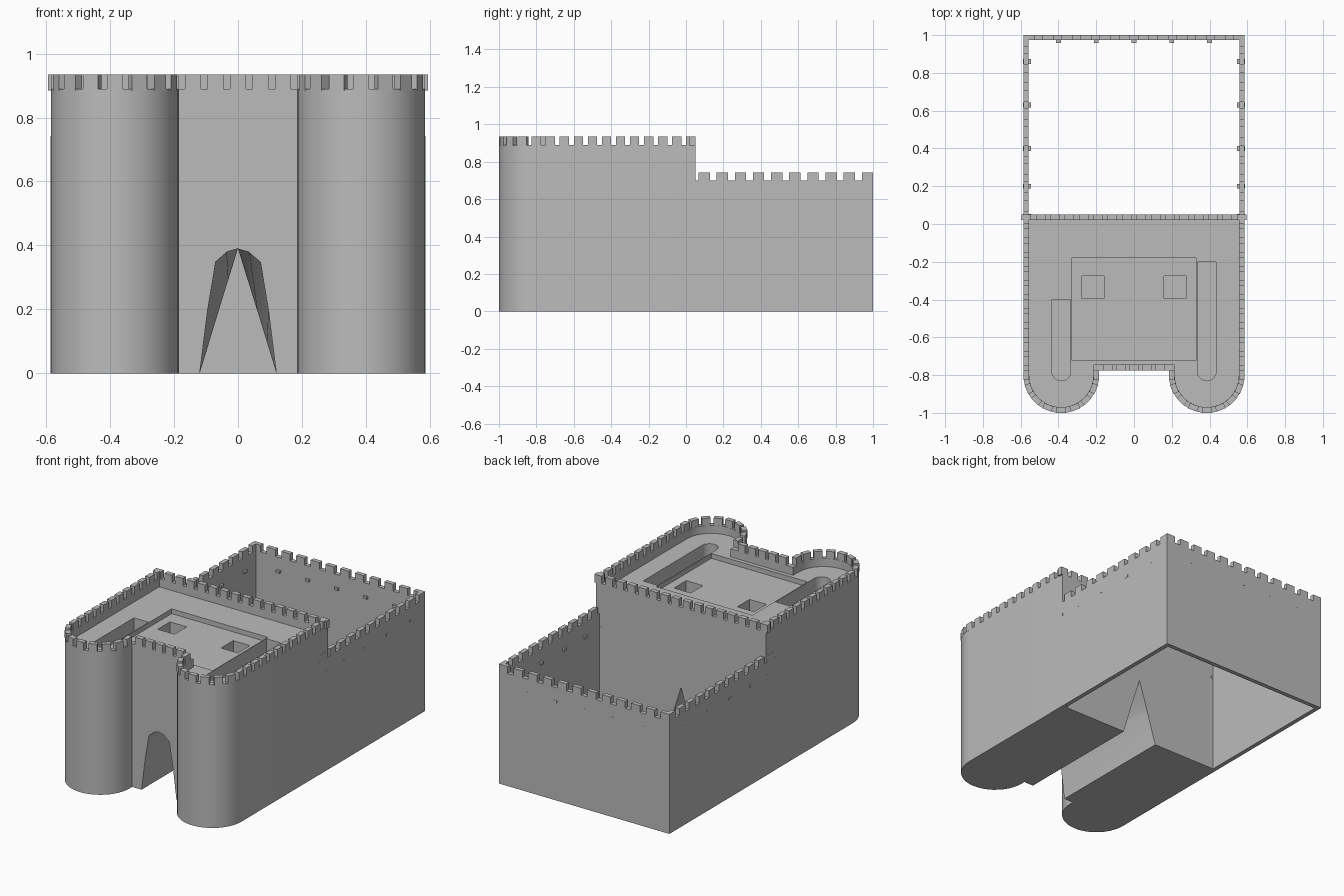
import bpy, bmesh
from math import sin, cos, pi, radians
from mathutils import Vector

cube = bpy.data.objects.get("Cube")
if cube:
    bpy.data.objects.remove(cube, do_unlink=True)

stone = bpy.data.materials.new("grey stone")
stone.use_nodes = True
stone.diffuse_color = (0.5, 0.5, 0.5, 1)
stone.node_tree.nodes["Principled BSDF"].inputs["Base Color"].default_value = (0.5, 0.5, 0.5, 1)

HALF, BACK, FRONT = 0.585, 0.05, -0.775    # gatehouse extents
TX, TY, TR = 0.385, -0.8, 0.2              # round tower centre and radius


def finish(name, bm):
    bmesh.ops.recalc_face_normals(bm, faces=bm.faces)
    mesh = bpy.data.meshes.new(name)
    bm.to_mesh(mesh)
    bm.free()
    obj = bpy.data.objects.new(name, mesh)
    obj.data.materials.append(stone)
    bpy.context.collection.objects.link(obj)
    return obj


def loft(name, start, end):
    """Closed solid between two matching loops of 3D points."""
    bm = bmesh.new()
    a = [bm.verts.new(p) for p in start]
    b = [bm.verts.new(p) for p in end]
    bm.faces.new(a)
    bm.faces.new(b)
    for i in range(len(a)):
        j = (i + 1) % len(a)
        bm.faces.new((a[i], a[j], b[j], b[i]))
    return finish(name, bm)


def prism(name, outline, z0, z1):
    return loft(name, [(x, y, z0) for x, y in outline], [(x, y, z1) for x, y in outline])


def rect(x0, x1, y0, y1):
    return [(x0, y0), (x1, y0), (x1, y1), (x0, y1)]


def cut(obj, cutter):
    cutter.hide_render = True
    mod = obj.modifiers.new("cut", "BOOLEAN")
    mod.object, mod.operation, mod.solver = cutter, "DIFFERENCE", "EXACT"
    select(obj)
    bpy.ops.object.modifier_apply(modifier=mod.name)
    bpy.data.objects.remove(cutter, do_unlink=True)


def select(obj):
    bpy.ops.object.select_all(action="DESELECT")
    obj.select_set(True)
    bpy.context.view_layer.objects.active = obj


def smooth(obj):
    select(obj)
    bpy.ops.object.shade_smooth_by_angle(angle=radians(30))


def gate_outline(t):
    """Plan of the gatehouse, inset by t."""
    n = 20
    arc = [(TX + (TR - t) * cos(pi * i / n), TY - (TR - t) * sin(pi * i / n)) for i in range(n + 1)]
    right = [(HALF - t, BACK - t)] + arc + [(TX - TR + t, FRONT + t)]
    return right + [(-x, y) for x, y in reversed(right)]


def merlons(name, rows, width, depth, z0, z1):
    """Blocks centred on (position, direction) pairs."""
    bm = bmesh.new()
    for pos, along in rows:
        d = Vector(along).normalized()
        side = Vector((-d.y, d.x))
        loops = []
        for z in (z0, z1):
            corners = [Vector(pos) + d * width / 2 * u + side * depth / 2 * v
                       for u, v in ((-1, -1), (1, -1), (1, 1), (-1, 1))]
            loops.append([bm.verts.new((c.x, c.y, z)) for c in corners])
        a, b = loops
        bm.faces.new(a)
        bm.faces.new(b)
        for i in range(4):
            j = (i + 1) % 4
            bm.faces.new((a[i], a[j], b[j], b[i]))
    return finish(name, bm)


def row(a, b, count):
    """Evenly spaced places along a straight wall, both ends filled."""
    a, b = Vector(a), Vector(b)
    return [(a.lerp(b, i / (count - 1)), b - a) for i in range(count)]


# Gatehouse body with sunken roof walk and parapet
body = prism("gatehouse", gate_outline(0), 0, 0.89)
cut(body, prism("walk_cutter", gate_outline(0.03), 0.84, 1))
cut(body, prism("roof_cutter", rect(-0.33, 0.33, -0.72, -0.18), 0.81, 1))

# Long roof slots and square stair shafts
for s, back in ((1, -0.2), (-1, -0.4)):
    slot = [(s * TX + 0.05 * cos(pi * i / 10), -0.78 - 0.05 * sin(pi * i / 10)) for i in range(11)]
    slot += [(s * TX - 0.05, back), (s * TX + 0.05, back)]
    cut(body, prism("slot_cutter", slot, 0.73, 1))
    xs = sorted((s * 0.16, s * 0.275))
    cut(body, prism("shaft_cutter", rect(*xs, -0.395, -0.275), 0.05, 1))

# Arched passage narrowing to a pointed opening at the back
arch = [(-0.12, 0), (-0.095, 0.2), (-0.07, 0.35), (-0.035, 0.38), (0, 0.39),
        (0.035, 0.38), (0.07, 0.35), (0.095, 0.2), (0.12, 0)]
front = [(x, z) for x, z in arch]
point = [(0.12 * (i - 4) / 4, 0.39 * (1 - abs(i - 4) / 4)) for i in range(9)]
floor = [(0.12, -0.1), (-0.12, -0.1)]
cut(body, loft("passage_cutter", [(x, FRONT - 0.01, z) for x, z in front + floor],
               [(x, BACK + 0.01, z) for x, z in point + floor]))
smooth(body)

# Gatehouse battlements
m = 0.015
places = row((-HALF + m, BACK - m), (HALF - m, BACK - m), 16)
places += row((-0.14, FRONT + m), (0.14, FRONT + m), 5)
for s in (-1, 1):
    places += row((s * (HALF - m), TY), (s * (HALF - m), BACK - 0.025), 12)
    for i in range(1, 9):
        a = pi * i / 8
        places.append(((s * (TX + (TR - m) * cos(a)), TY - (TR - m) * sin(a)),
                       (-s * sin(a), -cos(a))))
merlons("gatehouse_merlons", places, 0.05, 0.03, 0.885, 0.935)

# Courtyard walls, open to the sky and without a floor
W, T, END = HALF + 0.001, 0.027, 1.0
yard = [(W, -0.05), (W, END), (-W, END), (-W, -0.05),
        (-W + T, -0.05), (-W + T, END - T), (W - T, END - T), (W - T, -0.05)]
prism("courtyard_wall", yard, 0, 0.70)

# Courtyard battlements
h = T / 2
places = row((-W + 0.03, END - h), (W - 0.03, END - h), 12)
for s in (-1, 1):
    places += row((s * (W - h), -0.0), (s * (W - h), END - 0.03), 11)
merlons("courtyard_merlons", places, 0.06, T, 0.695, 0.742)

# Beam ends poking through the courtyard walls
beams = [((x, END - 0.02), (1, 0)) for x in (-0.4, -0.2, 0, 0.2, 0.4)]
beams += [((s * (W - 0.02), y), (0, 1)) for s in (-1, 1) for y in (0.04, 0.2, 0.4, 0.63, 0.86)]
merlons("beam_ends", beams, 0.025, 0.042, 0.607, 0.622)
